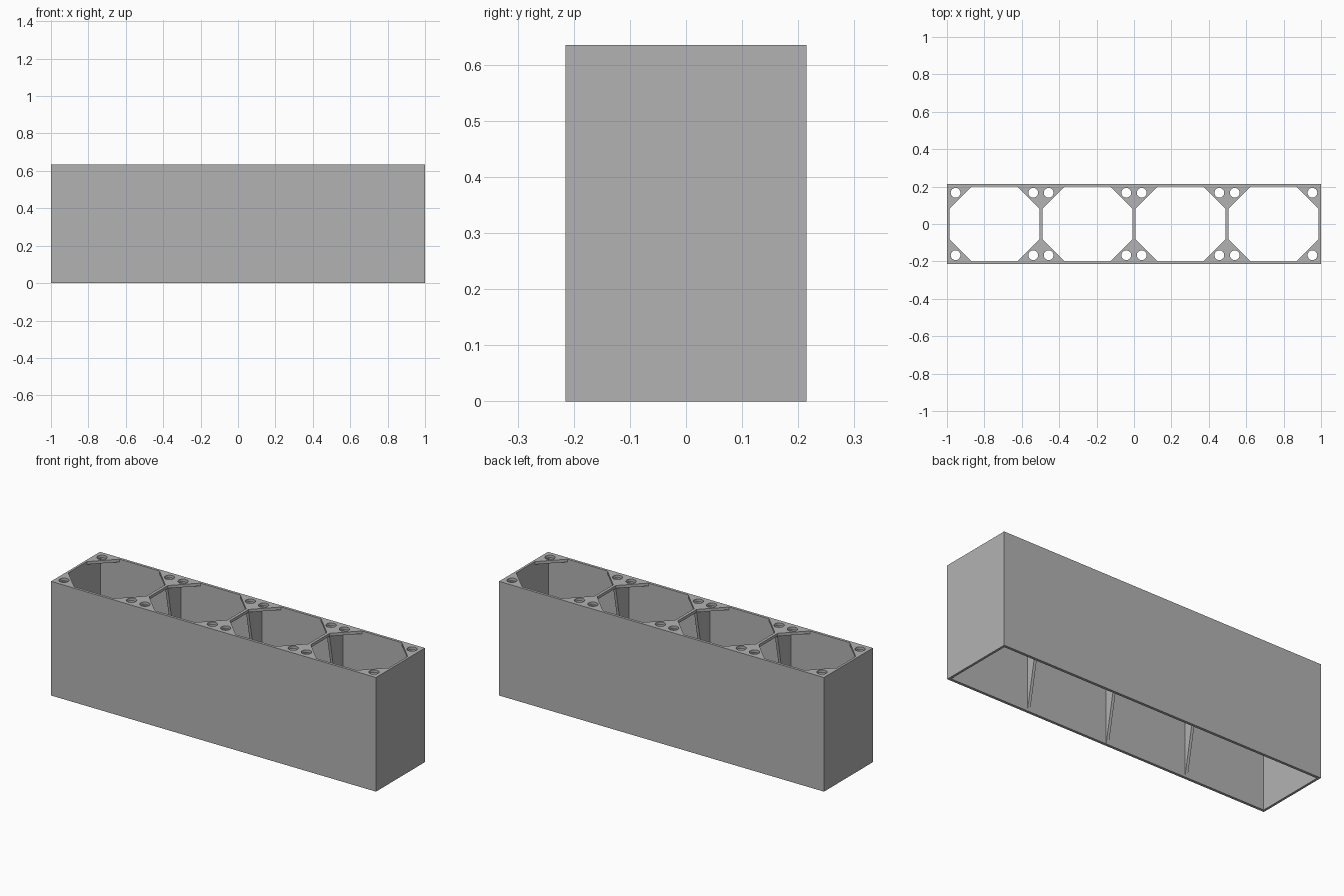
import bpy, bmesh, math

cube = bpy.data.objects.get("Cube")
if cube:
    bpy.data.objects.remove(cube, do_unlink=True)

# Overall sizes
HX, HY, H = 1.0, 0.215, 0.635
WALL_X, WALL_Y = 0.013, 0.015
DIVIDER, PLATE = 0.016, 0.016
CHAMFER, HOLE_INSET, HOLE_R = 0.118, 0.033, 0.026
CELLS = 4
IX, IY = HX - WALL_X, HY - WALL_Y
CELL_W = (2 * IX - (CELLS - 1) * DIVIDER) / CELLS
PITCH = CELL_W + DIVIDER
centres = [(i - (CELLS - 1) / 2) * PITCH for i in range(CELLS)]

grey = bpy.data.materials.new("plain grey")
grey.use_nodes = True
colour = (0.45, 0.45, 0.45, 1)
grey.diffuse_color = colour
grey.node_tree.nodes["Principled BSDF"].inputs["Base Color"].default_value = colour


def add_mesh(name, mesh):
    mesh.materials.clear()
    mesh.materials.append(grey)
    obj = bpy.data.objects.new(name, mesh)
    bpy.context.collection.objects.link(obj)
    return obj


def rectangle(x, y):
    return [(-x, -y), (x, -y), (x, y), (-x, y)]


def octagon(cx, x, y, c):
    quarter = [(x, y - c), (x - c, y)]
    right = quarter + [(-px, py) for px, py in reversed(quarter)]
    return [(cx + px, py) for px, py in right + [(-px, -py) for px, py in right]]


def circle(cx, cy, r, sides=32):
    angles = [2 * math.pi * i / sides for i in range(sides)]
    return [(cx + r * math.cos(a), cy + r * math.sin(a)) for a in angles]


def extruded_outline(name, loops, z0, z1):
    """Fill nested outlines (inner ones are holes) and extrude from z0 to z1."""
    curve = bpy.data.curves.new(name, "CURVE")
    curve.dimensions = "2D"
    curve.fill_mode = "BOTH"
    curve.extrude = (z1 - z0) / 2
    for loop in loops:
        spline = curve.splines.new("POLY")
        spline.points.add(len(loop) - 1)
        for point, (x, y) in zip(spline.points, loop):
            point.co = (x, y, 0, 1)
        spline.use_cyclic_u = True
    temp = bpy.data.objects.new(name + " outline", curve)
    bpy.context.collection.objects.link(temp)
    graph = bpy.context.evaluated_depsgraph_get()
    mesh = bpy.data.meshes.new_from_object(temp.evaluated_get(graph))
    bpy.data.objects.remove(temp, do_unlink=True)
    bm = bmesh.new()
    bm.from_mesh(mesh)
    bmesh.ops.remove_doubles(bm, verts=bm.verts, dist=1e-5)
    bmesh.ops.translate(bm, verts=bm.verts, vec=(0, 0, (z0 + z1) / 2))
    bmesh.ops.recalc_face_normals(bm, faces=bm.faces)
    for face in bm.faces:
        face.smooth = False
    bm.to_mesh(mesh)
    bm.free()
    return add_mesh(name, mesh)


# Open-bottomed outer shell
extruded_outline("outer_walls", [rectangle(HX, HY), rectangle(IX, IY)], 0, H - PLATE)

# Top plate with octagonal openings and a round hole in each cell corner
loops = [rectangle(HX, HY)]
for cx in centres:
    loops.append(octagon(cx, CELL_W / 2, IY, CHAMFER))
    for sx in (-1, 1):
        for sy in (-1, 1):
            loops.append(circle(cx + sx * (CELL_W / 2 - HOLE_INSET),
                                sy * (IY - HOLE_INSET), HOLE_R))
extruded_outline("top_plate", loops, H - PLATE, H)


# Tapered gussets under the dividers, on both long walls
def gusset(name, x, side):
    bm = bmesh.new()
    profile = [(IY, 0), (IY, H - PLATE), (IY - CHAMFER, H - PLATE)]
    face = bm.faces.new([bm.verts.new((x - DIVIDER / 2, side * y, z)) for y, z in profile])
    grown = bmesh.ops.extrude_face_region(bm, geom=[face])["geom"]
    verts = [g for g in grown if isinstance(g, bmesh.types.BMVert)]
    bmesh.ops.translate(bm, verts=verts, vec=(DIVIDER, 0, 0))
    bmesh.ops.recalc_face_normals(bm, faces=bm.faces)
    mesh = bpy.data.meshes.new(name)
    bm.to_mesh(mesh)
    bm.free()
    add_mesh(name, mesh)


for i, cx in enumerate(centres[:-1], 1):
    for label, side in (("front", -1), ("back", 1)):
        gusset(f"{label}_gusset_{i}", cx + PITCH / 2, side)
